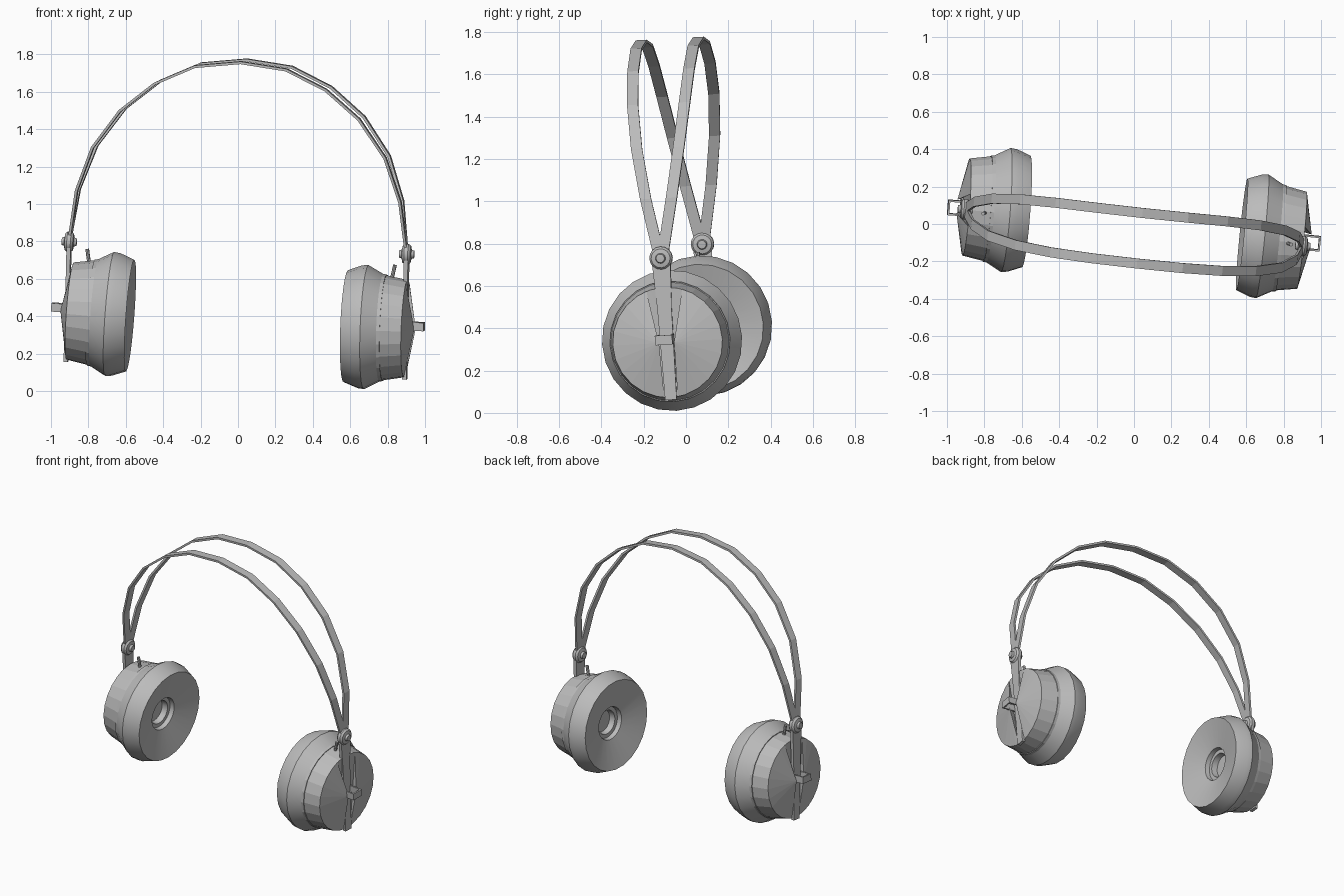
import bpy, bmesh, math
from mathutils import Matrix, Vector

cube = bpy.data.objects.get("Cube")
if cube:
    bpy.data.objects.remove(cube, do_unlink=True)

grey = bpy.data.materials.new("plain grey")
grey.use_nodes = True
COLOUR = (0.5, 0.5, 0.5, 1)
grey.diffuse_color = COLOUR
grey.node_tree.nodes["Principled BSDF"].inputs["Base Color"].default_value = COLOUR


def finish(name, bm, matrix, smooth=None):
    """Place a bmesh with a frame matrix and turn it into an object."""
    bmesh.ops.transform(bm, matrix=matrix, verts=bm.verts)
    bmesh.ops.recalc_face_normals(bm, faces=bm.faces)
    mesh = bpy.data.meshes.new(name)
    bm.to_mesh(mesh)
    bm.free()
    mesh.materials.append(grey)
    if smooth:
        for poly in mesh.polygons:
            poly.use_smooth = True
        mesh.set_sharp_from_angle(angle=math.radians(smooth))
    bpy.context.collection.objects.link(bpy.data.objects.new(name, mesh))


def lathe(name, profile, sides, matrix, smooth=None):
    """Spin (axial, radius) points about the local x axis."""
    bm = bmesh.new()
    verts = [bm.verts.new((a, 0, r)) for a, r in profile]
    edges = [bm.edges.new(pair) for pair in zip(verts, verts[1:])]
    bmesh.ops.spin(bm, geom=verts + edges, cent=(0, 0, 0), axis=(1, 0, 0),
                   angle=math.tau, steps=sides, use_duplicate=False)
    bmesh.ops.remove_doubles(bm, verts=bm.verts, dist=0.0005)
    finish(name, bm, matrix, smooth)


def sweep(name, path, widths, thick, matrix):
    """Flat strip along a path; width runs along y, thickness across it."""
    bm = bmesh.new()
    rings = []
    for i, p in enumerate(path):
        t = path[min(i + 1, len(path) - 1)] - path[max(i - 1, 0)]
        n = Vector((-t.z, 0, t.x)).normalized() * thick / 2
        w = Vector((0, widths[i] / 2, 0))
        rings.append([bm.verts.new(p + q) for q in (n + w, n - w, -n - w, w - n)])
    for a, b in zip(rings, rings[1:]):
        for k in range(4):
            bm.faces.new((a[k], a[k - 1], b[k - 1], b[k]))
    bm.faces.new(rings[0])
    bm.faces.new(rings[-1])
    finish(name, bm, matrix)


def frame(centre, outward, up):
    """Local x points outward, z up, y towards the back."""
    a = Vector(outward).normalized()
    v = Vector(up)
    v = (v - a * v.dot(a)).normalized()
    u = v.cross(a)
    if u.y < 0:
        u = -u
    m = Matrix((a, u, v)).transposed().to_4x4()
    m.translation = Vector(centre)
    return m


# Headband: two strips bowing apart between the hinges
band_frame = (Matrix.Translation((0, -0.02, 0.765))
              @ Matrix.Rotation(math.radians(-6.2), 4, 'Z')
              @ Matrix.Rotation(math.radians(2.1), 4, 'Y')
              @ Matrix.Rotation(math.radians(3), 4, 'X'))
half = [(0.908, 0), (0.87, 0.28), (0.787, 0.515), (0.643, 0.718),
        (0.46, 0.87), (0.245, 0.97)]
arch = half + [(0, 1)] + [(-x, z) for x, z in reversed(half)]
for name, sign in (("front_band", -1), ("back_band", 1)):
    path = [Vector((x, sign * (0.006 + 0.13 * math.sin(z * math.pi / 2)), z))
            for x, z in arch]
    sweep(name, path, [0.053] * len(path), 0.014, band_frame)

# Profiles as (axial, radius)
pad = [(0.085, 0.286), (0, 0.333), (-0.035, 0.329), (-0.11, 0.3), (-0.06, 0.11),
       (-0.03, 0.105), (-0.03, 0.08), (0.01, 0.075), (0.01, 0)]
shell = [(0.08, 0.288), (0.1, 0.286), (0.1, 0.281), (0.213, 0.261), (0.205, 0)]
hinge = [(-0.042, 0), (-0.04, 0.02), (-0.026, 0.024), (-0.022, 0.045), (-0.01, 0.055),
         (0.01, 0.055), (0.022, 0.045), (0.026, 0.024), (0.04, 0.02), (0.042, 0)]
SIDES = 24

cups = (("left", 1, (0.686, -0.066, 0.342), (1, -0.1, -0.04)),
        ("right", -1, (-0.686, 0.075, 0.412), (-1, 0.075, 0.075)))
for side, sign, centre, outward in cups:
    m = frame(centre, outward, (0, -0.06, 1))
    lathe(side + "_ear_pad", pad, SIDES, m, 32)
    lathe(side + "_cup_shell", shell, SIDES, m)

    # Two half cones on the outer face, leaving a groove for the arm
    for part, s in (("front", -1), ("back", 1)):
        bm = bmesh.new()
        bm.verts.new((0.262, s * 0.036, 0))
        bm.verts.new((0.213, s * 0.085, 0.247))
        bm.verts.new((0.213, s * 0.032, -0.259))
        for k in range(2, SIDES // 2):
            t = k * math.tau / SIDES
            bm.verts.new((0.213, s * 0.261 * math.sin(t), 0.261 * math.cos(t)))
        bmesh.ops.convex_hull(bm, input=bm.verts)
        finish(f"{side}_{part}_cover", bm, m)

    # Hinge knuckle and the arm hanging from it
    pivot = band_frame @ Vector((sign * 0.908, 0, 0))
    lathe(side + "_hinge", hinge, 16, Matrix.Translation(pivot) @ m.to_3x3().to_4x4(), 35)
    top = m.inverted() @ pivot
    low = Vector((0.216, 0, -0.272))
    path = [top.lerp(low, f) for f in (0, 0.35, 1)]
    sweep(side + "_arm", path, (0.09, 0.068, 0.055), 0.022, m)

    # Square loop clip at the middle of the cover
    for part, y, x, size in (("front", -0.036, 0.262, (0.1, 0.01, 0.045)),
                             ("back", 0.036, 0.262, (0.1, 0.01, 0.045)),
                             ("outer", 0, 0.307, (0.01, 0.082, 0.045))):
        bm = bmesh.new()
        bmesh.ops.create_cube(bm, size=1)
        bmesh.ops.scale(bm, vec=size, verts=bm.verts)
        place = Matrix.Translation((x, y - 0.008, 0.015))
        finish(f"{side}_clip_{part}", bm, m @ place)

    # Small pin on top of the shell
    bm = bmesh.new()
    bmesh.ops.create_cone(bm, cap_ends=True, segments=8, radius1=0.01, radius2=0.01, depth=0.09)
    tilt = Matrix.Translation((0.135, -0.008, 0.295)) @ Matrix.Rotation(0.2, 4, 'Y')
    finish(side + "_pin", bm, m @ tilt)
